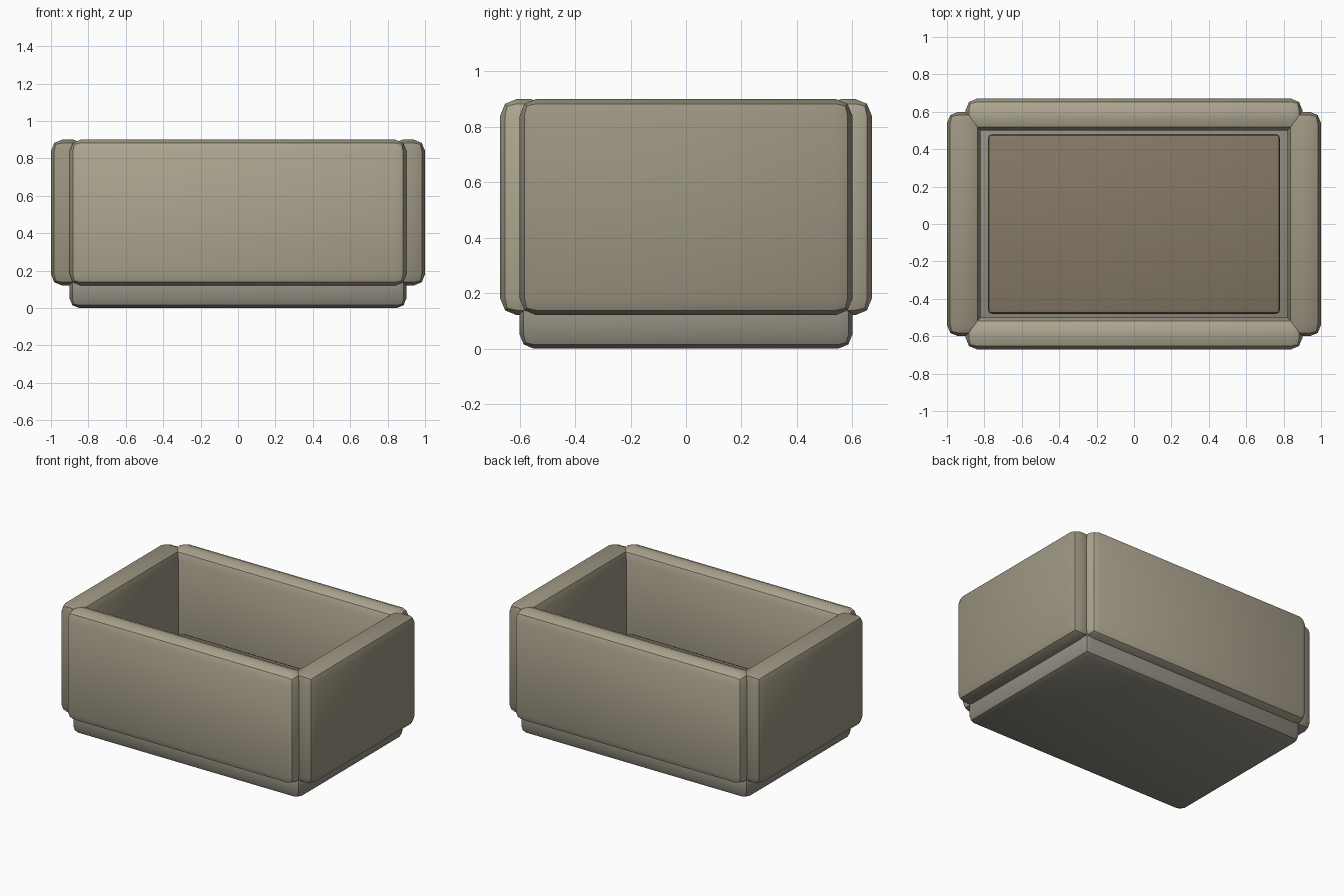
import bpy
import math

if "Cube" in bpy.data.objects:
    bpy.data.objects.remove(bpy.data.objects["Cube"])


def material(name, rgb):
    m = bpy.data.materials.new(name)
    m.diffuse_color = (*rgb, 1)
    m.use_nodes = True
    m.node_tree.nodes["Principled BSDF"].inputs["Base Color"].default_value = m.diffuse_color
    return m


def slab(name, lo, hi, bevel, mat):
    """Box between two corners with a two-segment rounded edge."""
    centre = [(a + b) / 2 for a, b in zip(lo, hi)]
    size = [b - a for a, b in zip(lo, hi)]
    bpy.ops.mesh.primitive_cube_add(size=1, location=centre)
    ob = bpy.context.object
    ob.name = name
    ob.scale = size
    bpy.ops.object.transform_apply(location=False, rotation=False, scale=True)
    mod = ob.modifiers.new("rounded_edges", 'BEVEL')
    mod.width = bevel
    mod.segments = 2
    bpy.ops.object.modifier_apply(modifier=mod.name)
    bpy.ops.object.shade_smooth_by_angle(angle=math.radians(30))
    ob.data.materials.append(mat)
    return ob


light_stone = material("light_stone", (0.42, 0.38, 0.28))
dark_stone = material("dark_stone", (0.33, 0.30, 0.22))
base_stone = material("base_stone", (0.29, 0.27, 0.22))
earth = material("earth", (0.23, 0.19, 0.13))

# Base slab
slab("base", (-0.9, -0.6, 0), (0.9, 0.6, 0.18), 0.05, base_stone)

# Long walls, front and back
slab("front_wall", (-0.9, -0.67, 0.12), (0.9, -0.5, 0.9), 0.06, light_stone)
slab("back_wall", (-0.9, 0.5, 0.12), (0.9, 0.67, 0.9), 0.06, light_stone)

# End walls, left and right
slab("left_wall", (-1, -0.6, 0.12), (-0.82, 0.6, 0.9), 0.06, dark_stone)
slab("right_wall", (0.82, -0.6, 0.12), (1, 0.6, 0.9), 0.06, dark_stone)

# Inner floor
slab("inner_floor", (-0.78, -0.48, 0.16), (0.78, 0.48, 0.34), 0.02, earth)
